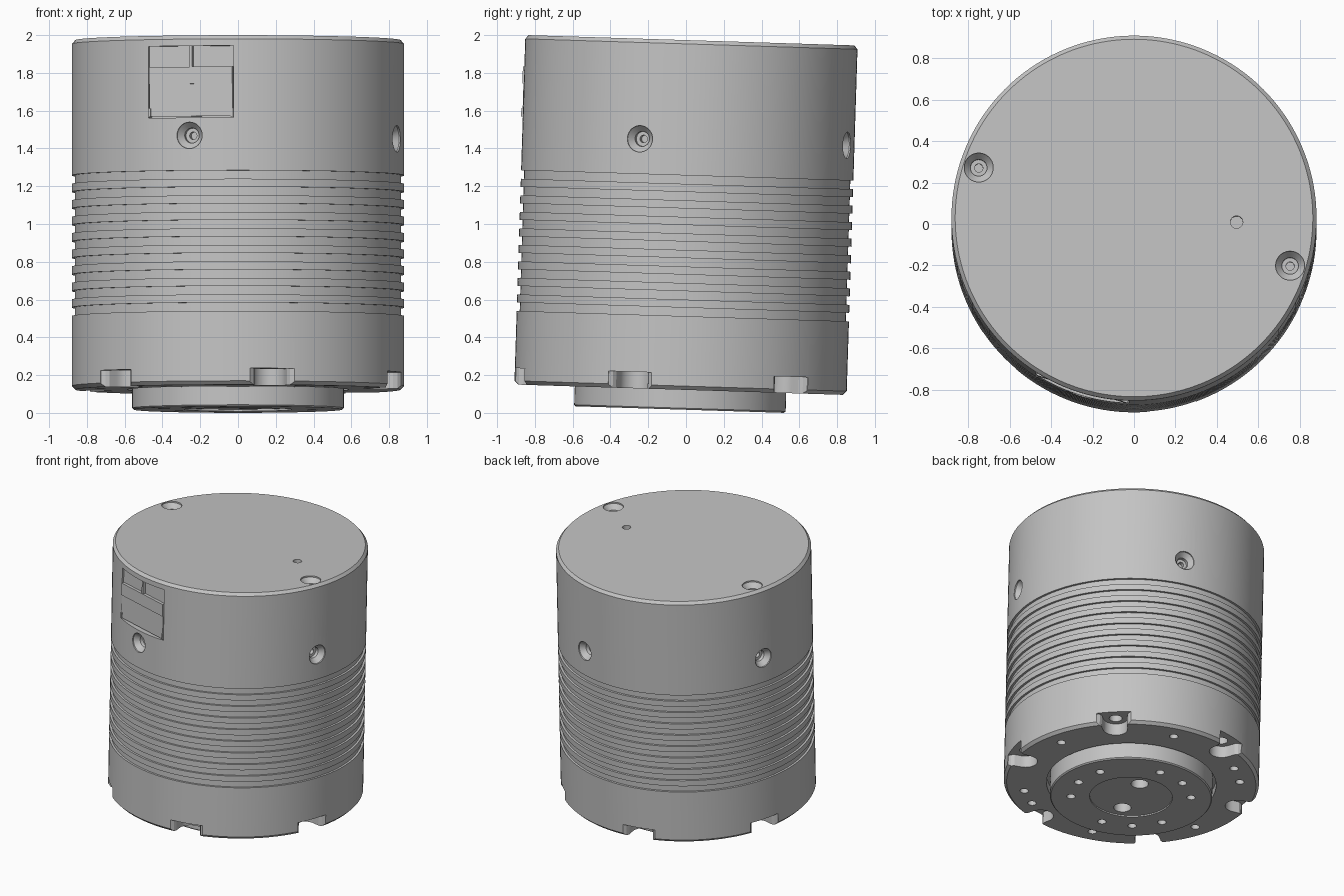
import bpy, bmesh
from math import sin, cos, pi, radians
from mathutils import Matrix, Vector

cube = bpy.data.objects.get("Cube")
if cube:
    bpy.data.objects.remove(cube, do_unlink=True)

# The whole actuator leans slightly backwards
LEAN = Matrix.Translation((0, -0.0324, 0.0176)) @ Matrix.Rotation(radians(-1.8), 4, 'X')
R, BOTTOM, TOP = 0.88, 0.105, 1.956
PORT_ANGLE = 253

metal = bpy.data.materials.new("satin grey metal")
metal.use_nodes = True
metal.diffuse_color = (0.55, 0.55, 0.55, 1)
metal.node_tree.nodes["Principled BSDF"].inputs["Base Color"].default_value = (0.55, 0.55, 0.55, 1)


def lathe(bm, profile, segments, matrix=Matrix()):
    """Revolve (radius, height) points around z; the ends are capped."""
    rings = []
    for r, z in profile:
        rings.append([bm.verts.new(matrix @ Vector((r * cos(2 * pi * i / segments),
                                                    r * sin(2 * pi * i / segments), z)))
                      for i in range(segments)])
    faces = [bm.faces.new(rings[0]), bm.faces.new(rings[-1])]
    for a, b in zip(rings, rings[1:]):
        for i in range(segments):
            j = (i + 1) % segments
            faces.append(bm.faces.new((a[i], a[j], b[j], b[i])))
    bmesh.ops.recalc_face_normals(bm, faces=faces)


def prism(bm, outline, z0, z1, matrix=Matrix()):
    """Extrude an (x, y) outline from z0 to z1."""
    low = [bm.verts.new(matrix @ Vector((x, y, z0))) for x, y in outline]
    high = [bm.verts.new(matrix @ Vector((x, y, z1))) for x, y in outline]
    faces = [bm.faces.new(low), bm.faces.new(high)]
    for i in range(len(low)):
        j = (i + 1) % len(low)
        faces.append(bm.faces.new((low[i], low[j], high[j], high[i])))
    bmesh.ops.recalc_face_normals(bm, faces=faces)


def box(bm, x0, x1, half_or_range, z0, z1, matrix):
    y0, y1 = half_or_range
    prism(bm, [(x0, y0), (x1, y0), (x1, y1), (x0, y1)], z0, z1, matrix)


def spin(degrees):
    return Matrix.Rotation(radians(degrees), 4, 'Z')


def polar(r, degrees, z=0):
    return spin(degrees) @ Matrix.Translation((r, 0, z))


def make(name, bm):
    mesh = bpy.data.meshes.new(name)
    bm.to_mesh(mesh)
    bm.free()
    obj = bpy.data.objects.new(name, mesh)
    bpy.context.collection.objects.link(obj)
    return obj


def carve(obj, *cutters):
    """Subtract each cutter mesh, bake the result and drop the cutters."""
    tools = [make("cutter", bm) for bm in cutters]
    for tool in tools:
        mod = obj.modifiers.new("cut", 'BOOLEAN')
        mod.operation, mod.solver, mod.object = 'DIFFERENCE', 'EXACT', tool
    bpy.context.view_layer.update()
    graph = bpy.context.evaluated_depsgraph_get()
    baked = bpy.data.meshes.new_from_object(obj.evaluated_get(graph))
    obj.modifiers.clear()
    obj.data = baked
    for tool in tools:
        bpy.data.objects.remove(tool, do_unlink=True)


def finish(obj):
    obj.data.transform(LEAN)
    obj.data.materials.clear()
    obj.data.materials.append(metal)
    bpy.ops.object.select_all(action='DESELECT')
    obj.select_set(True)
    bpy.context.view_layer.objects.active = obj
    bpy.ops.object.shade_smooth_by_angle(angle=radians(25))


# Housing profile with a band of nine cooling grooves
profile = [(0.585, 0.165), (0.585, BOTTOM), (R - 0.02, BOTTOM), (R, BOTTOM + 0.02)]
for i in range(9):
    z = 0.495 + i * 0.0875
    profile += [(R, z), (R - 0.016, z), (R - 0.016, z + 0.045), (R, z + 0.045)]
profile += [(R, TOP - 0.02), (R - 0.018, TOP)]
bm = bmesh.new()
lathe(bm, profile, 144)
housing = make("housing", bm)

cuts = bmesh.new()
# Countersunk screw holes around the side and on the lid (depth runs inwards)
screw = [(0.07, -0.04), (0.07, 0.01), (0.04, 0.045), (0.04, 0.07), (0.02, 0.07), (0.02, 0.1)]
for k in range(4):
    lathe(cuts, screw, 32, polar(R, PORT_ANGLE + 90 * k, 1.426) @ Matrix.Rotation(-pi / 2, 4, 'Y'))
for angle in (162, 343):
    lathe(cuts, screw, 32, polar(0.787, angle, TOP) @ Matrix.Rotation(pi, 4, 'X'))
lathe(cuts, [(0.03, TOP - 0.06), (0.03, TOP + 0.05)], 24, polar(0.495, -2.3))

# Connector pocket
box(cuts, 0.835, 1.0, (-0.235, 0.235), 1.52, 1.90, spin(PORT_ANGLE))

# Six U-shaped mounting notches with flared mouths
notch = [(0.79 + 0.085 * cos(a), 0.085 * sin(a))
         for a in (pi / 2 + pi * i / 14 for i in range(15))]
mouth = [(0.835, 0.088), (0.855, 0.1), (0.868, 0.12), (0.95, 0.125)]
notch = notch + [(x, -y) for x, y in mouth] + mouth[::-1]
for k in range(6):
    prism(cuts, notch, 0.0, 0.192, spin(42 + 60 * k))

# Threaded holes in the base rim
for angle in (10, 73, 121, 136, 194, 251, 296, 310):
    lathe(cuts, [(0.03, 0.0), (0.03, 0.2)], 20, polar(0.75, angle))

# Bolt holes in the notch ceilings
bolts = bmesh.new()
for k in range(6):
    lathe(bolts, [(0.045, 0.15), (0.045, 0.3)], 24, polar(0.785, 42 + 60 * k))
carve(housing, cuts, bolts)
finish(housing)

# Output flange with a recessed hub
bm = bmesh.new()
lathe(bm, [(0.285, 0.01), (0.285, 0), (0.552, 0), (0.56, 0.008), (0.56, 0.17)], 128)
flange = make("output_flange", bm)
cuts = bmesh.new()
for k in range(12):
    if k % 4:
        lathe(cuts, [(0.03, -0.05), (0.03, 0.1)], 20, polar(0.414, 49 + 30 * k))
for angle in (69, 249):
    lathe(cuts, [(0.06, -0.05), (0.06, 0.1)], 28, polar(0.183, angle))
carve(flange, cuts)
finish(flange)

# Connector: lower panel, raised strip, divider between the two sockets, corner rails
for name, depth, span, z0, z1 in (
        ("connector_panel", 0.852, (-0.23, 0.23), 1.528, 1.70),
        ("connector_strip", 0.858, (-0.23, 0.23), 1.70, 1.79),
        ("socket_divider", 0.855, (-0.008, 0.008), 1.79, 1.90),
        ("connector_rail_right", 0.858, (-0.234, -0.222), 1.525, 1.57),
        ("connector_rail_left", 0.858, (0.222, 0.234), 1.525, 1.57)):
    bm = bmesh.new()
    box(bm, 0.82, depth, span, z0, z1, spin(PORT_ANGLE))
    finish(make(name, bm))
